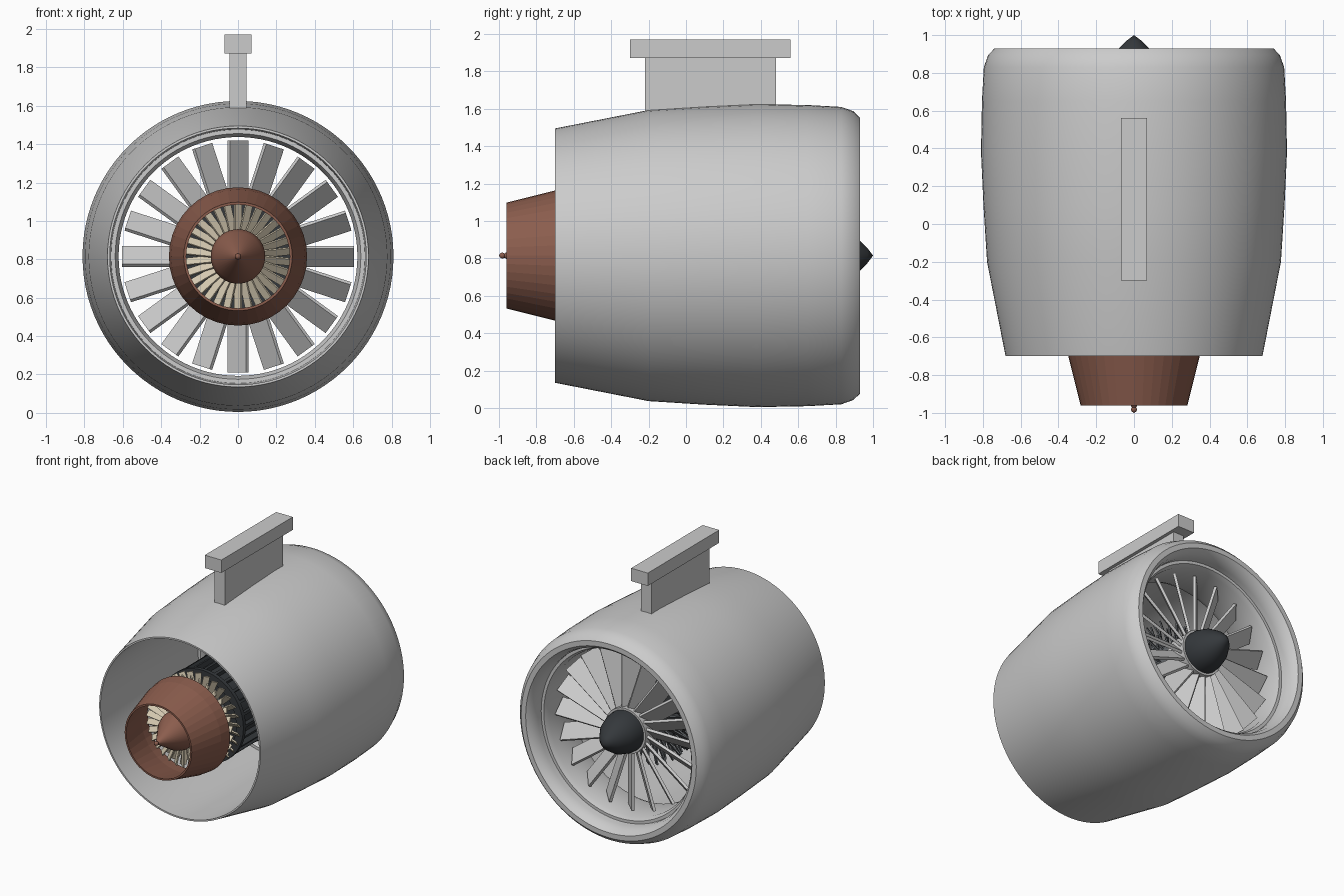
import bpy, bmesh
from math import pi, cos, sin, radians
from mathutils import Matrix, Vector

if "Cube" in bpy.data.objects:
    bpy.data.objects.remove(bpy.data.objects["Cube"])

AXIS = Matrix.Translation((0, 0, 0.815))   # engine axis runs along y


def material(name, rgb):
    m = bpy.data.materials.new(name)
    m.diffuse_color = (*rgb, 1)
    m.use_nodes = True
    m.node_tree.nodes["Principled BSDF"].inputs["Base Color"].default_value = m.diffuse_color
    return m


DARK = material("dark_metal", (0.035, 0.04, 0.045))
COPPER = material("copper", (0.26, 0.11, 0.075))
CREAM = material("cream", (0.68, 0.60, 0.45))
STEEL = material("dark_grey", (0.12, 0.13, 0.14))


def finish(name, bm, mat=None, smooth=None):
    bmesh.ops.recalc_face_normals(bm, faces=bm.faces)
    me = bpy.data.meshes.new(name)
    bm.to_mesh(me)
    bm.free()
    ob = bpy.data.objects.new(name, me)
    bpy.context.collection.objects.link(ob)
    if mat:
        me.materials.append(mat)
    if smooth:
        bpy.ops.object.select_all(action='DESELECT')
        ob.select_set(True)
        bpy.context.view_layer.objects.active = ob
        bpy.ops.object.shade_smooth_by_angle(angle=radians(smooth))
    return ob


def lathe(name, profile, segs=64, mat=None, closed=False, smooth=40):
    """Revolve (y, radius) points about the engine axis."""
    bm = bmesh.new()
    rings = [[bm.verts.new(AXIS @ Vector((r * cos(2 * pi * i / segs), y, r * sin(2 * pi * i / segs))))
              for i in range(segs)] for y, r in profile]
    pairs = list(zip(rings, rings[1:]))
    if closed:
        pairs.append((rings[-1], rings[0]))
    for a, b in pairs:
        for i in range(segs):
            j = (i + 1) % segs
            bm.faces.new((a[i], a[j], b[j], b[i]))
    bmesh.ops.remove_doubles(bm, verts=bm.verts, dist=1e-5)
    return finish(name, bm, mat, smooth)


def blade_ring(name, count, y, r0, r1, chord, thick, pitch, mat=None):
    """Ring of flat pitched blades reaching from r0 to r1."""
    bm = bmesh.new()
    for i in range(count):
        m = (AXIS @ Matrix.Rotation(2 * pi * i / count, 4, 'Y')
             @ Matrix.Translation((0, y, (r0 + r1) / 2))
             @ Matrix.Rotation(radians(pitch), 4, 'Z')
             @ Matrix.Diagonal((chord, thick, r1 - r0, 1)))
        bmesh.ops.create_cube(bm, size=1, matrix=m)
    return finish(name, bm, mat)


def box(name, lo, hi):
    lo, hi = Vector(lo), Vector(hi)
    bm = bmesh.new()
    bmesh.ops.create_cube(bm, size=1, matrix=Matrix.Translation((lo + hi) / 2)
                          @ Matrix.Diagonal((*(hi - lo), 1)))
    return finish(name, bm)


# Nacelle shell with rounded inlet lip and open rear duct
lathe("nacelle", [(-0.70, 0.68), (-0.20, 0.778), (0.10, 0.797), (0.38, 0.81), (0.65, 0.805),
                  (0.83, 0.795), (0.895, 0.772), (0.93, 0.738), (0.93, 0.70), (0.90, 0.675),
                  (0.84, 0.66), (0.50, 0.66), (-0.20, 0.68), (-0.70, 0.668)],
      segs=96, closed=True, smooth=45)

# Fan case liner ring
lathe("fan_case", [(0.80, 0.662), (0.80, 0.638), (0.76, 0.622), (0.50, 0.622), (0.46, 0.64), (0.46, 0.662)],
      segs=96, closed=True, smooth=30)

# Fan, hub and spinner
blade_ring("fan_blades", 20, 0.66, 0.14, 0.604, 0.135, 0.02, 45)
lathe("fan_hub", [(0.56, 0), (0.56, 0.17), (0.73, 0.17), (0.73, 0)], segs=48)
lathe("spinner", [(0.72, 0), (0.72, 0.155), (0.77, 0.153), (0.85, 0.13), (0.93, 0.08),
                  (0.97, 0.04), (1.0, 0)], segs=48, mat=DARK, smooth=50)

# Core shaft drum
lathe("core_drum", [(0.56, 0), (0.56, 0.15), (0.30, 0.20), (-0.05, 0.24), (-0.40, 0.22),
                    (-0.66, 0.14), (-0.66, 0)], segs=48, mat=STEEL)

# Compressor stages
for k in range(5):
    blade_ring(f"compressor_stage_{k + 1}", 28, 0.46 - 0.1 * k, 0.14, 0.345 - 0.006 * k,
               0.06, 0.01, 40, STEEL)

# Combustor casing with lengthwise ribs and end bands
lathe("combustor_casing", [(-0.02, 0.20), (-0.02, 0.31), (-0.42, 0.31), (-0.42, 0.20)],
      segs=48, mat=DARK, closed=True)
blade_ring("combustor_ribs", 24, -0.22, 0.30, 0.345, 0.02, 0.38, 0, DARK)
for k, y in enumerate((-0.02, -0.42)):
    lathe(f"combustor_band_{k + 1}", [(y - 0.015, 0.29), (y - 0.015, 0.35), (y + 0.015, 0.35),
                                      (y + 0.015, 0.29)], segs=48, mat=DARK, closed=True)

# Turbine stages
for k, (y, r) in enumerate(((-0.48, 0.345), (-0.56, 0.345), (-0.66, 0.30))):
    blade_ring(f"turbine_stage_{k + 1}", 30, y, 0.12, r, 0.045, 0.01, -40 if k % 2 else 40, CREAM)

# Exhaust nozzle, tail plug and its tip bead
lathe("exhaust_nozzle", [(-0.61, 0.36), (-0.70, 0.348), (-0.96, 0.283), (-0.96, 0.270),
                         (-0.70, 0.325), (-0.61, 0.335)], segs=40, mat=COPPER, closed=True, smooth=None)
lathe("exhaust_plug", [(-0.60, 0), (-0.60, 0.14), (-0.74, 0.142), (-0.79, 0.125), (-0.95, 0.025),
                       (-0.975, 0.008), (-0.985, 0)], segs=40, mat=COPPER)
lathe("plug_tip", [(-0.965, 0), (-0.97, 0.011), (-0.982, 0.017), (-0.994, 0.011), (-1.0, 0)],
      segs=16, mat=COPPER, smooth=60)

# Pylon web and mounting rail
box("pylon_web", (-0.045, -0.22, 1.56), (0.045, 0.48, 1.875))
box("pylon_rail", (-0.07, -0.30, 1.872), (0.07, 0.56, 1.97))
